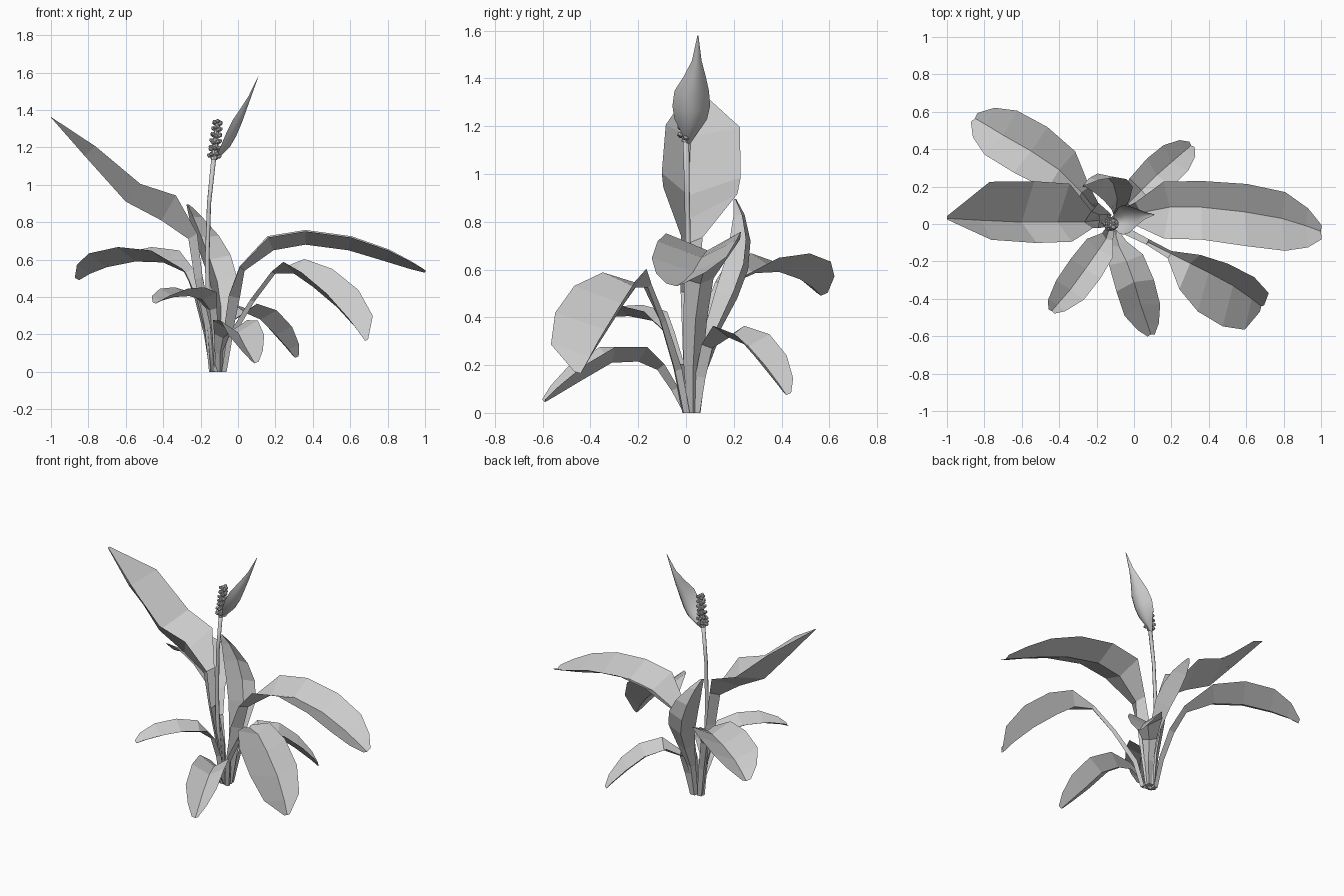
import bpy, bmesh, math
from mathutils import Vector, Matrix

if "Cube" in bpy.data.objects:
    bpy.data.objects.remove(bpy.data.objects["Cube"])

Z = Vector((0, 0, 1))


def finish(name, bm, smooth=False):
    me = bpy.data.meshes.new(name)
    bm.to_mesh(me)
    bm.free()
    for p in me.polygons:
        p.use_smooth = smooth
    ob = bpy.data.objects.new(name, me)
    bpy.context.collection.objects.link(ob)
    return ob


def frames(pts, heading):
    """Position, half width, side vector and upper normal at every station."""
    p = [Vector(q[:3]) for q in pts]
    h = Vector(heading).to_3d() if heading else p[-1] - p[0]
    h.z = 0
    side = Z.cross(h.normalized())
    out = []
    for i, q in enumerate(pts):
        t = (p[min(i + 1, len(p) - 1)] - p[max(i - 1, 0)]).normalized()
        out.append((p[i], q[3], side, t.cross(side).normalized()))
    return out


def add_tube(bm, st, sides=8):
    rings = []
    for p, w, s, n in st:
        rings.append([bm.verts.new(p + s * w * math.cos(a) + n * w * math.sin(a))
                      for a in (2 * math.pi * k / sides for k in range(sides))])
    for v in rings[0]:              # flat foot on the ground
        v.co.z = 0
    for a, b in zip(rings, rings[1:]):
        for k in range(sides):
            j = (k + 1) % sides
            bm.faces.new((a[k], a[j], b[j], b[k]))
    bm.faces.new(rings[0][::-1])
    bm.faces.new(rings[-1])


def add_strip(bm, st, left, right, cols=3, split=0, fade=1):
    """Folded strip; stations before 'split' form a closed keeled stalk."""
    rows = []
    for i, (p, w, s, n) in enumerate(st):
        row = []
        f = 1 + (fade - 1) * max(0, i - split) / (len(st) - 1 - split)
        for c in range(cols):
            u = 2 * c / (cols - 1) - 1
            lat, lift = left if u > 0 else right
            if i < split:
                v = p + s * w * u + n * w * (1.2 * u * u - .6)
            else:
                v = p + s * w * u * lat + n * w * lift * u * u * f
            if i == 0 and split:
                v.z = 0
            row.append(bm.verts.new(v))
        rows.append(row)
    for i, (a, b) in enumerate(zip(rows, rows[1:])):
        for c in range(cols - 1):
            bm.faces.new((a[c + 1], a[c], b[c], b[c + 1]))
        if i + 1 < split:
            bm.faces.new((a[0], a[-1], b[-1], b[0]))
    if split:
        bm.faces.new(rows[0])


def leaf(name, pts, split, left=(1, .6), right=(1, .6), fade=1, heading=None):
    """Stalk up to station 'split', then a folded blade. Points: x, y, z, half width."""
    bm = bmesh.new()
    add_strip(bm, frames(pts, heading), left, right, 3, split, fade)
    finish(name, bm)


# Large leaves
leaf("left_upright_leaf", [
    (-.14, .02, 0, .025), (-.16, .02, .25, .033), (-.21, .015, .5, .037), (-.265, .01, .71, .045),
    (-.41, .01, .81, .155), (-.6, .01, .91, .165), (-.82, .02, 1.155, .155), (-1, .03, 1.36, .01)],
    3, (.67, 1.25), (1.33, 1.0), .2)
leaf("right_long_leaf", [
    (-.08, .03, 0, .025), (-.055, .03, .2, .04), (-.02, .04, .4, .05), (.035, .06, .54, .065),
    (.19, .09, .65, .16), (.36, .09, .68, .165), (.59, .065, .65, .175), (.79, .03, .59, .165),
    (.92, -.01, .55, .11), (1, -.04, .53, .04)], 3, (.85, .55), (1.05, .5), .6, (1, 0))
leaf("front_right_leaf", [
    (-.07, -.005, 0, .018), (-.04, -.04, .18, .02), (.08, -.1, .38, .016), (.2, -.16, .525, .022),
    (.3, -.21, .525, .11), (.4, -.26, .455, .155), (.53, -.33, .345, .16), (.63, -.4, .235, .12),
    (.68, -.44, .165, .02)], 3, (.6, .75), (1.35, .6))
leaf("back_left_leaf", [
    (-.14, .04, 0, .02), (-.17, .06, .2, .025), (-.22, .1, .4, .028), (-.28, .17, .53, .05),
    (-.4, .29, .585, .13), (-.55, .39, .59, .155), (-.7, .475, .56, .15),
    (-.79, .53, .525, .1), (-.85, .565, .49, .03)], 3, (.95, .5), (1, .5))

# Small low leaves
leaf("front_leaf", [
    (-.1, 0, 0, .02), (-.1, -.05, .1, .022), (-.08, -.12, .18, .045), (-.04, -.2, .215, .095),
    (0, -.31, .21, .105), (.035, -.43, .14, .1), (.07, -.53, .08, .06), (.09, -.59, .045, .02)],
    2, (1, .65), (1, .65))
leaf("front_left_leaf", [
    (-.12, 0, 0, .02), (-.13, -.03, .2, .022), (-.15, -.08, .33, .035), (-.19, -.14, .385, .085),
    (-.26, -.24, .405, .095), (-.34, -.35, .4, .09), (-.41, -.43, .38, .055), (-.44, -.465, .365, .02)],
    2, (1, .5), (1, .5))
leaf("back_right_leaf", [
    (-.08, .05, 0, .02), (-.06, .07, .15, .028), (-.03, .11, .27, .045), (.04, .18, .315, .09),
    (.12, .26, .28, .1), (.2, .33, .2, .095), (.27, .39, .12, .06), (.305, .42, .075, .02)],
    2, (1, .55), (1, .55))

# Young cupped leaf at the back
leaf("back_young_leaf", [
    (-.1, .05, 0, .02), (-.095, .085, .2, .028), (-.09, .14, .34, .055), (-.11, .215, .48, .085),
    (-.15, .26, .6, .09), (-.195, .27, .72, .075), (-.24, .245, .83, .04), (-.27, .21, .895, .01)],
    1, (1, .8), (1, .8), 1, (-.5, 1))

# Flower stalk
bm = bmesh.new()
add_tube(bm, frames([(-.13, .01, 0, .016), (-.155, .01, .3, .014), (-.165, .01, .6, .012),
                     (-.155, .005, .9, .011), (-.13, 0, 1.14, .013)], (1, 0)))
finish("flower_stalk", bm, True)

# Hood behind the flower spike
bm = bmesh.new()
add_strip(bm, frames([(-.13, .005, 1.12, .013), (-.09, .015, 1.155, .035), (-.045, .02, 1.2, .068),
                      (-.01, .022, 1.26, .079), (.02, .024, 1.33, .072), (.045, .037, 1.4, .045),
                      (.07, .045, 1.47, .02), (.11, .05, 1.58, .002)], (1, 0)),
          (1, .7), (1, .7), 9)
finish("flower_hood", bm, True)

# Flower spike: core with rings of pointed buds
bm = bmesh.new()
foot, top = Vector((-.13, 0, 1.13)), Vector((-.108, 0, 1.35))
axis = (top - foot).normalized()
tilt = Z.rotation_difference(axis).to_matrix().to_4x4()
bmesh.ops.create_cone(bm, cap_ends=True, segments=8, radius1=.018, radius2=.012, depth=.21,
                      matrix=Matrix.Translation((foot + top) / 2) @ tilt)
for row in range(6):
    r = .026 - .002 * row
    for k in range(6):
        m = (Matrix.Translation(foot + axis * (.03 + .035 * row + .006 * (k % 3 - 1))) @ tilt
             @ Matrix.Rotation(math.pi / 3 * (k + row / 2), 4, 'Z')
             @ Matrix.Translation((r, 0, 0)) @ Matrix.Rotation(-.35, 4, 'Y')
             @ Matrix.Diagonal((.016, .013, .012, 1)))
        bmesh.ops.create_icosphere(bm, subdivisions=1, radius=1, matrix=m)
bmesh.ops.create_icosphere(bm, subdivisions=1, radius=.013, matrix=Matrix.Translation(top - axis * .01))
finish("flower_spike", bm)
